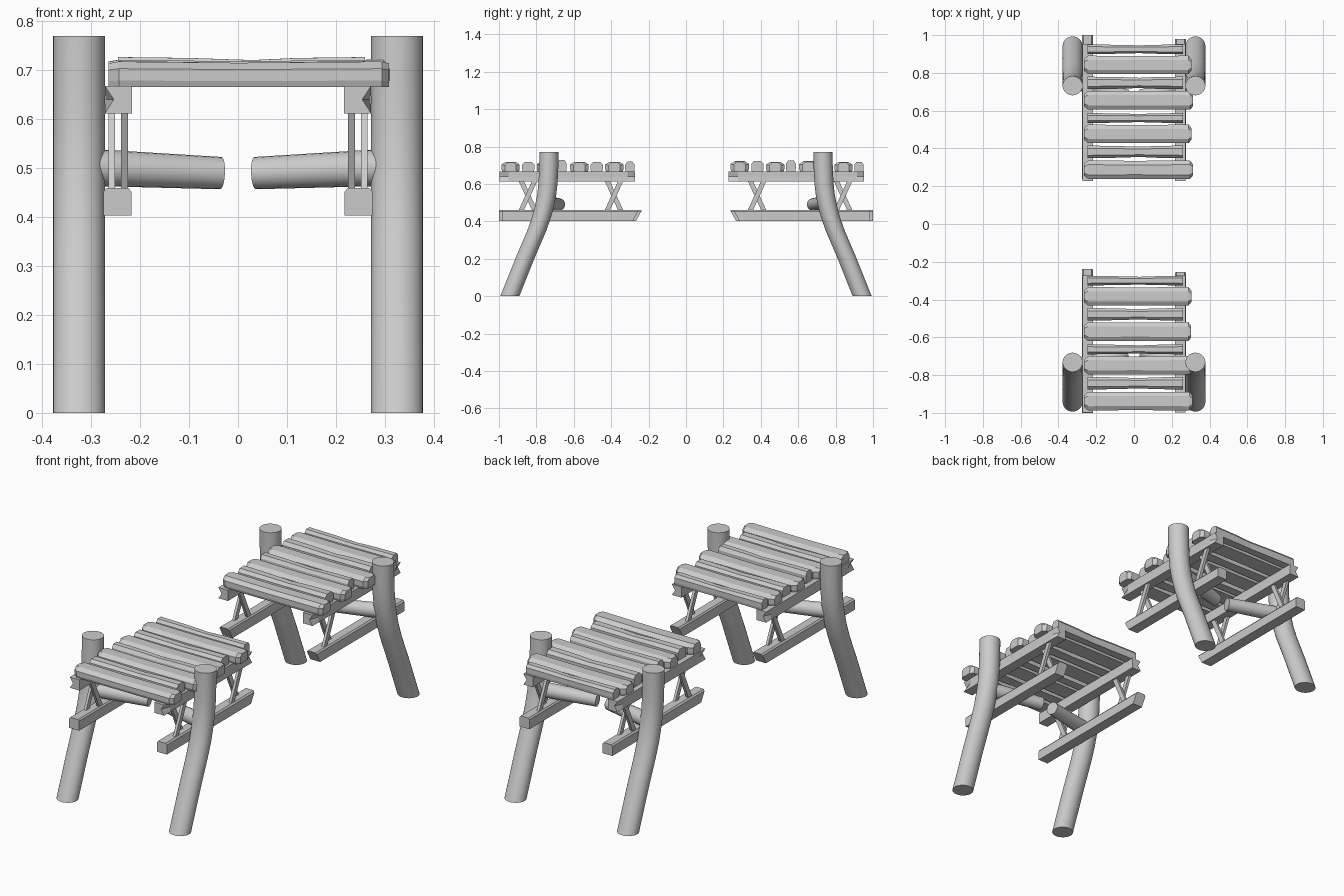
import bpy, bmesh, math, random
from mathutils import Vector

if "Cube" in bpy.data.objects:
    bpy.data.objects.remove(bpy.data.objects["Cube"])

random.seed(4)


def loft(name, rings, smooth=False):
    """Skin a list of equal-length point rings and cap both ends."""
    bm = bmesh.new()
    vs = [[bm.verts.new(p) for p in r] for r in rings]
    n = len(rings[0])
    for a, b in zip(vs, vs[1:]):
        for i in range(n):
            j = (i + 1) % n
            bm.faces.new((a[i], a[j], b[j], b[i]))
    bm.faces.new(vs[0])
    bm.faces.new(vs[-1])
    bmesh.ops.recalc_face_normals(bm, faces=bm.faces)
    me = bpy.data.meshes.new(name)
    bm.to_mesh(me)
    bm.free()
    ob = bpy.data.objects.new(name, me)
    bpy.context.collection.objects.link(ob)
    if smooth:
        bpy.ops.object.select_all(action='DESELECT')
        ob.select_set(True)
        bpy.context.view_layer.objects.active = ob
        bpy.ops.object.shade_smooth_by_angle(angle=math.radians(35))
    return ob


def circle(n=28):
    return [(math.cos(2 * math.pi * i / n), math.sin(2 * math.pi * i / n)) for i in range(n)]


# curved post, flat on the ground, leaning towards the gap
POST = [(0, .942), (.2, .862), (.35, .798), (.42, .773), (.48, .757),
        (.54, .745), (.6, .738), (.68, .734), (.77, .732)]


def post(name, sx, sy):
    loft(name, [[(sx * .325 + .053 * c, sy * y + .051 * s, z) for c, s in circle()]
                for z, y in POST], True)


# broken log stub between post and the underside of the deck
def log(name, sx, sy):
    a, b = Vector((sx * .31, sy * .75, .502)), Vector((sx * .035, sy * .678, .49))
    d = (b - a).normalized()
    u = d.cross(Vector((0, 0, 1))).normalized()
    w = u.cross(d)
    rings = [[p + u * c * r + w * s * r for c, s in circle(20)]
             for p, r in ((a, .038), (b, .033))]
    loft(name, rings, True)


# plank with chamfered top; wide ones also narrow at the ends
def plank(name, y, half, x0, x1, top, wide):
    base = .666
    h = top - base
    prof = [(-.9, 0), (.9, 0), (1, .25), (1, .72), (.55, 1), (-.55, 1), (-1, .72), (-1, .25)]
    if wide:
        stations = [(x0, .62, .93), (x0 + .022, 1, 1), (0, .97, .95), (x1 - .015, 1, 1), (x1, .62, .93)]
    else:
        stations = [(x0, 1, 1), (-.1, .95, .97), (.03, .82, .9), (.12, .95, .97), (x1, 1, 1)]
    loft(name, [[(x, y + half * k * a, base + h * q * b) for a, b in prof]
                for x, k, q in stations])


# rail carrying the planks, with a split in the outer side of each end
def upper_rail(name, sx, y0, y1):
    rings = []
    for y, chip in ((y0, .017), (y0 + .05, 0), (y1 - .04, 0), (y1, .017)):
        rings.append([(sx * x, y, z) for x, z in
                      ((.217, .612), (.272, .612), (.271 - chip, .64), (.272, .668), (.217, .668))])
    loft(name, rings)


# lower rail with one end sawn at a slant (facing the gap)
def lower_rail(name, sx, sy, inner, outer):
    rings = []
    for y, skew in ((inner, .03), (outer, 0)):
        rings.append([(sx * x, sy * (y + skew * k), z) for x, z, k in
                      ((.218, .403, 1), (.275, .403, 1), (.275, .452, .1),
                       (.268, .46, 0), (.224, .46, 0), (.218, .452, .1))])
    loft(name, rings)


# one arm of a crossed brace
def brace(name, x, yc, lean):
    rings = []
    for z, k in ((.45, -1), (.625, 1)):
        y = yc + k * lean
        rings.append([(x + a * .007, y + b * .014, z) for a, b in ((-1, -1), (1, -1), (1, 1), (-1, 1))])
    loft(name, rings)


PLANKS = [(-.300, .025), (-.383, .049), (-.478, .033), (-.570, .050),
          (-.664, .026), (-.748, .049), (-.843, .033), (-.938, .049)]

for sy, end, shift in ((-1, "front", 0), (1, "back", 1.225)):
    for i, (y, half) in enumerate(PLANKS):
        wide = i % 2 == 1
        if wide:
            x0, x1 = -.265, .31 + random.uniform(-.008, .005)
            top = .720 + random.uniform(-.004, .003)
        else:
            x0, x1 = -.245, .26
            top = .722 + random.uniform(-.006, .006)
        plank(f"{end}_plank_{i + 1}", y + shift, half, x0, x1, top, wide)
    for sx, side in ((-1, "left"), (1, "right")):
        tag = f"{end}_{side}"
        post(tag + "_post", sx, sy)
        log(tag + "_log_stub", sx, sy)
        upper_rail(tag + "_upper_rail", sx, -.998 + shift, -.272 + shift)
        inner, outer = (.237, 1.0) if sx < 0 else (.255, .98)
        lower_rail(tag + "_lower_rail", sx, sy, inner, outer)
        for k, yc in enumerate((-.385, -.845)):
            brace(f"{tag}_brace_{k + 1}a", sx * .258, yc + shift, .04)
            brace(f"{tag}_brace_{k + 1}b", sx * .232, yc + shift, -.04)
